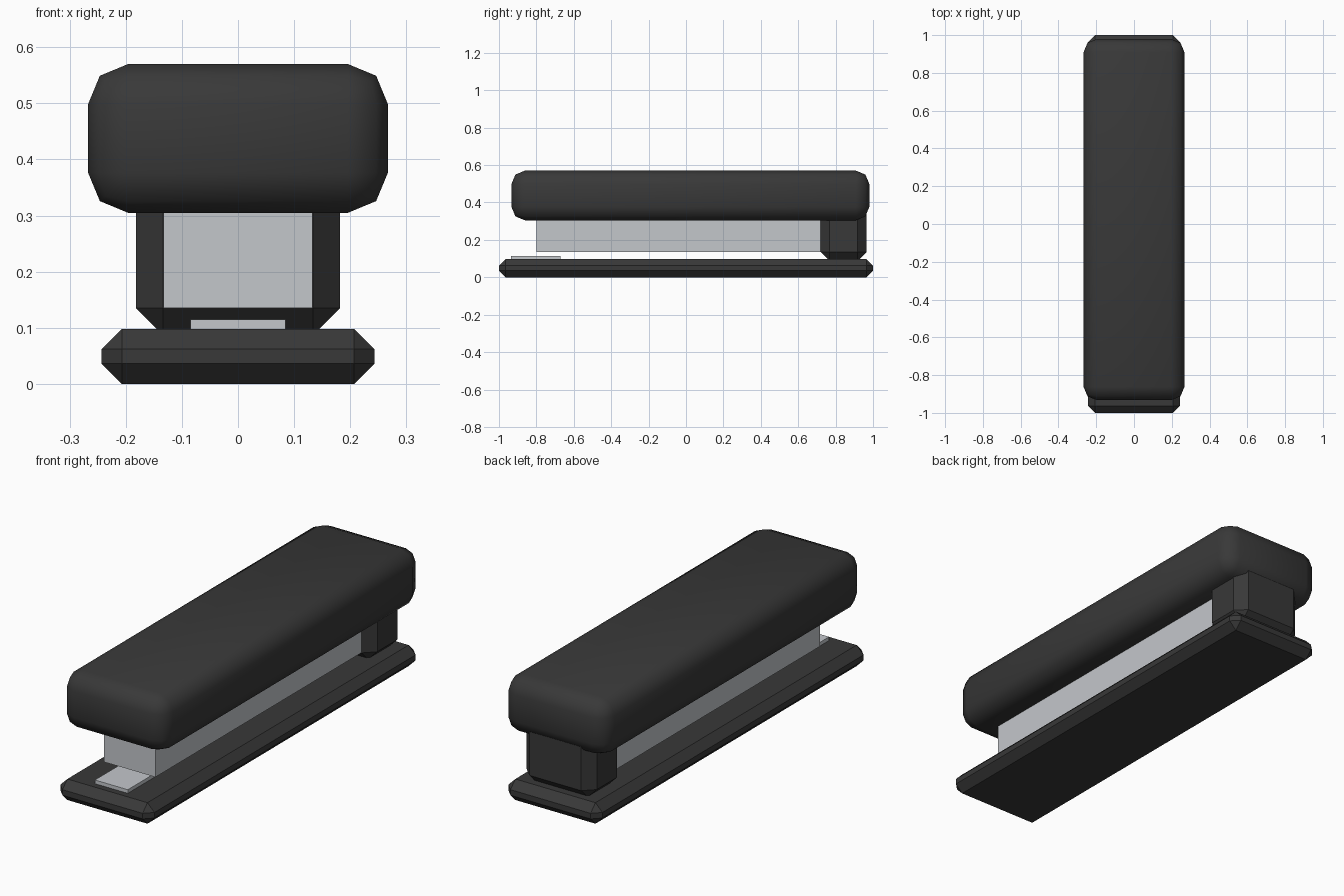
import bpy
import bmesh

cube = bpy.data.objects.get("Cube")
if cube:
    bpy.data.objects.remove(cube, do_unlink=True)


def material(name, color):
    mat = bpy.data.materials.new(name)
    mat.use_nodes = True
    mat.diffuse_color = color
    mat.node_tree.nodes["Principled BSDF"].inputs["Base Color"].default_value = color
    return mat


black = material("black plastic", (0.04, 0.04, 0.04, 1))
steel = material("brushed steel", (0.55, 0.57, 0.6, 1))


def box(name, half_width, y_range, z_range, mat, bevel=0, segments=1, smooth=False):
    """Box centred on x, with optional bevelled edges."""
    (y0, y1), (z0, z1) = y_range, z_range
    bm = bmesh.new()
    bmesh.ops.create_cube(bm, size=1)
    bmesh.ops.scale(bm, vec=(2 * half_width, y1 - y0, z1 - z0), verts=bm.verts)
    if bevel:
        bmesh.ops.bevel(bm, geom=bm.edges[:], offset=bevel, offset_type='OFFSET',
                        segments=segments, profile=0.5, affect='EDGES')
    for face in bm.faces:
        face.smooth = smooth
    mesh = bpy.data.meshes.new(name)
    bm.to_mesh(mesh)
    bm.free()
    mesh.materials.append(mat)
    obj = bpy.data.objects.new(name, mesh)
    obj.location = (0, (y0 + y1) / 2, (z0 + z1) / 2)
    bpy.context.collection.objects.link(obj)
    return obj


# Chamfered foot plate
box("base", 0.243, (-1, 1), (0, 0.098), black, bevel=0.036)
# Thin staple-bending plate at the front of the base
box("anvil", 0.085, (-0.935, -0.67), (0.09, 0.115), steel)
# Rear hinge block joining base and arm
box("hinge_post", 0.182, (0.72, 0.965), (0.087, 0.42), black, bevel=0.048)
# Staple channel under the arm
box("magazine", 0.133, (-0.8, 0.8), (0.135, 0.36), steel)
# Rounded upper arm
box("top_arm", 0.267, (-0.933, 0.98), (0.305, 0.57), black,
    bevel=0.071, segments=2, smooth=True)
